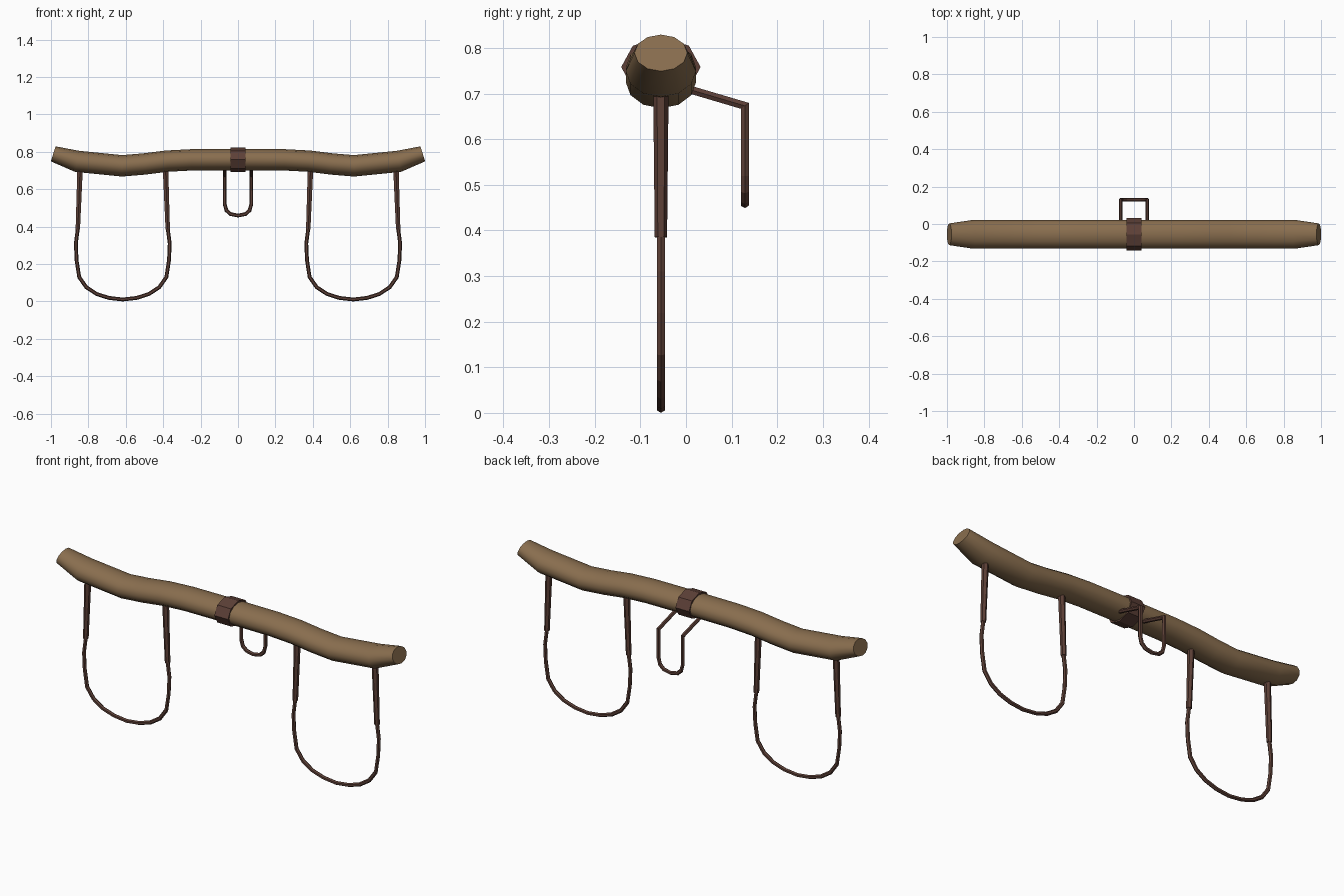
import bpy, bmesh, math
from mathutils import Vector

cube = bpy.data.objects.get("Cube")
if cube:
    bpy.data.objects.remove(cube)

Y0 = -0.055  # depth of the beam axis


def material(name, colour):
    m = bpy.data.materials.new(name)
    m.use_nodes = True
    m.diffuse_color = (*colour, 1)
    m.node_tree.nodes["Principled BSDF"].inputs["Base Color"].default_value = (*colour, 1)
    return m


wood = material("tan wood", (0.25, 0.155, 0.077))
leather = material("dark brown leather", (0.109, 0.051, 0.038))


def sweep(name, path, radii, side, sides, mat, start=0.0):
    """Capped tube with mitred bends; radii holds (side, normal) per point."""
    pts = [Vector(p) for p in path]
    dirs = [(b - a).normalized() for a, b in zip(pts, pts[1:])]
    bm = bmesh.new()
    side, last, rings = Vector(side), None, []
    for i, p in enumerate(pts):
        a, b = dirs[max(i - 1, 0)], dirs[min(i, len(dirs) - 1)]
        t = (a + b).normalized()
        if last:
            side = last.rotation_difference(t) @ side
        side = (side - t * side.dot(t)).normalized()
        last, normal = t, t.cross(side)
        bend = (b - a).normalized() if (b - a).length > 1e-4 else Vector()
        stretch = 1 / t.dot(a) - 1
        ring = []
        for k in range(sides):
            ang = start + math.tau * k / sides
            off = side * radii[i][0] * math.cos(ang) + normal * radii[i][1] * math.sin(ang)
            ring.append(bm.verts.new(p + off + bend * off.dot(bend) * stretch))
        rings.append(ring)
    for r, s in zip(rings, rings[1:]):
        for k in range(sides):
            j = (k + 1) % sides
            bm.faces.new((r[k], r[j], s[j], s[k]))
    bm.faces.new(rings[0][::-1])
    bm.faces.new(rings[-1])
    bmesh.ops.recalc_face_normals(bm, faces=bm.faces)
    mesh = bpy.data.meshes.new(name)
    bm.to_mesh(mesh)
    bm.free()
    mesh.materials.append(mat)
    ob = bpy.data.objects.new(name, mesh)
    bpy.context.collection.objects.link(ob)
    return ob


def mirrored(half):
    """Left half of a symmetric outline, ending on its centre point."""
    return half + [(-u, z) for u, z in half[-2::-1]]


# Beam: gently waved round timber with tapered ends
half = [(-0.988, 0.789), (-0.86, 0.749), (-0.62, 0.725), (-0.5, 0.735),
        (-0.38, 0.75), (-0.25, 0.757), (0, 0.758)]
outline = mirrored(half)
radii = [(0.077, 0.057)] * len(outline)
radii[0] = radii[-1] = (0.058, 0.042)
beam = sweep("beam", [(x, Y0, z) for x, z in outline], radii, (0, 1, 0), 12, wood)
bpy.ops.object.select_all(action="DESELECT")
beam.select_set(True)
bpy.context.view_layer.objects.active = beam
bpy.ops.object.shade_smooth_by_angle(angle=math.radians(50))

# Collar: faceted band around the middle
sweep("collar", [(-0.04, Y0, 0.758), (0.04, Y0, 0.758)], [(0.087, 0.066)] * 2,
      (0, 1, 0), 8, leather)

# Neck bows: a thin loop hanging from two thicker tapered straps
bow = mirrored([(-0.239, 0.42), (-0.241, 0.385), (-0.251, 0.31), (-0.247, 0.22),
                (-0.233, 0.13), (-0.195, 0.076), (-0.14, 0.04), (-0.075, 0.019),
                (0, 0.0105)])
for label, cx in (("right", -0.616), ("left", 0.616)):
    sweep(label + "_bow", [(cx + u, Y0, z) for u, z in bow], [(0.0102, 0.0102)] * len(bow),
          (0, 1, 0), 6, leather, math.pi / 2)
    for end, s in (("right", -1), ("left", 1)):
        sweep(f"{label}_bow_{end}_strap",
              [(cx + s * 0.228, Y0, 0.72), (cx + s * 0.2405, Y0, 0.385)],
              [(0.017, 0.017), (0.0135, 0.0135)], (0, 1, 0), 6, leather)

# Rear hitch loop: two arms reaching back, then a hanging U
drop = mirrored([(-0.071, 0.673), (-0.071, 0.52), (-0.062, 0.487), (-0.04, 0.467),
                 (0, 0.459)])
hitch = [(x, 0.129, z) for x, z in drop]
hitch = [(-0.071, -0.03, 0.72)] + hitch + [(0.071, -0.03, 0.72)]
sweep("rear_hitch_loop", hitch, [(0.01, 0.01)] * len(hitch), (1, 0, 0), 6, leather)
